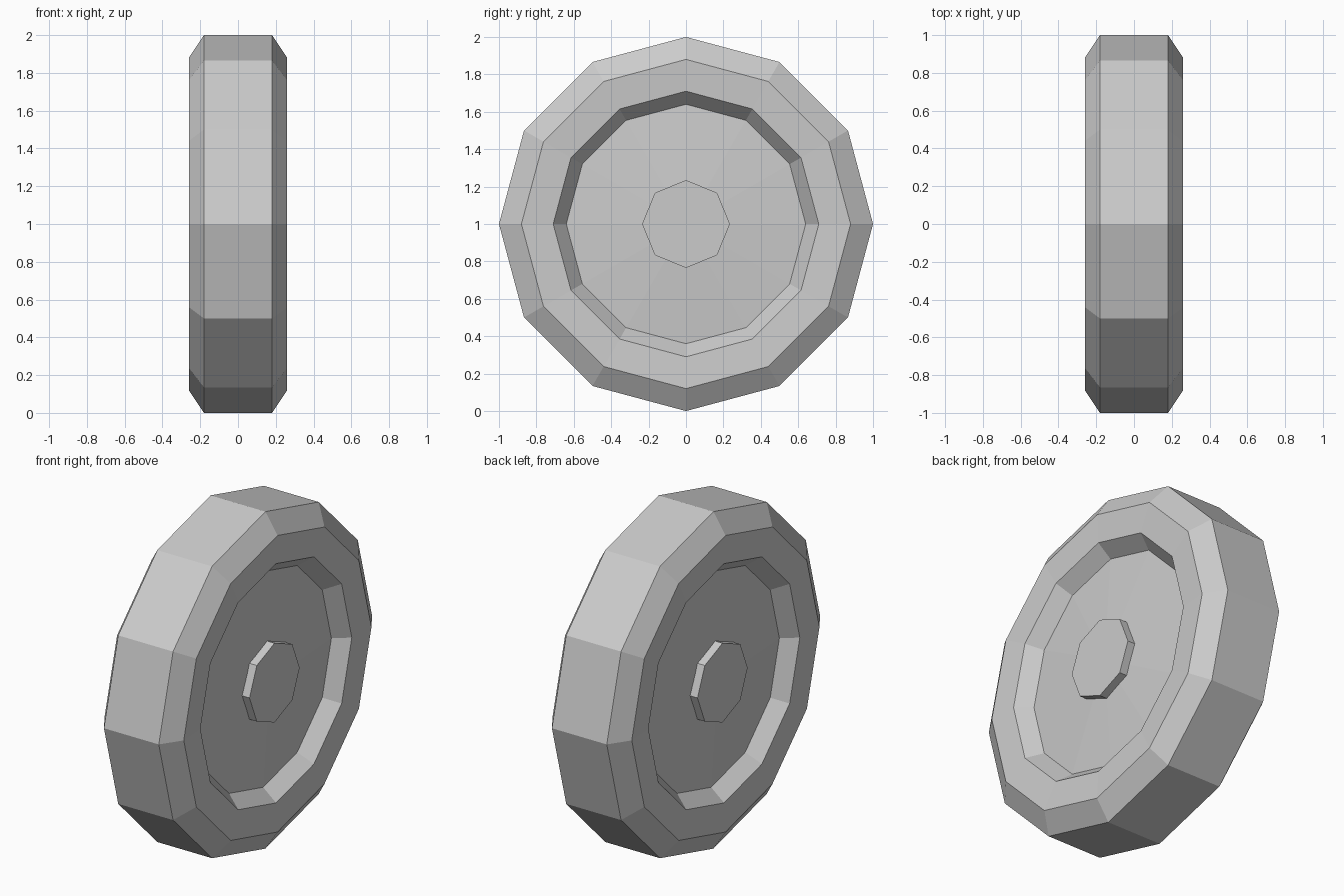
import bpy, bmesh
from math import sin, cos, pi

cube = bpy.data.objects.get("Cube")
if cube:
    bpy.data.objects.remove(cube, do_unlink=True)

AXLE_HEIGHT = 1.0

# One flat grey for the whole wheel
grey = bpy.data.materials.new("plain grey")
grey.use_nodes = True
grey.diffuse_color = (0.6, 0.6, 0.6, 1)
grey.node_tree.nodes["Principled BSDF"].inputs["Base Color"].default_value = grey.diffuse_color


def lathe(name, profile, sides):
    """Turn (x, radius) points round the axle; zero radius becomes a single tip."""
    bm = bmesh.new()
    rings = []
    for x, r in profile:
        count = sides if r > 0 else 1
        ring = []
        for i in range(count):
            a = 2 * pi * i / sides
            ring.append(bm.verts.new((x, r * sin(a), AXLE_HEIGHT + r * cos(a))))
        rings.append(ring)
    for a, b in zip(rings, rings[1:]):
        for i in range(sides):
            j = (i + 1) % sides
            corners = [a[i % len(a)], a[j % len(a)], b[j % len(b)], b[i % len(b)]]
            bm.faces.new(list(dict.fromkeys(corners)))
    bmesh.ops.recalc_face_normals(bm, faces=bm.faces)
    mesh = bpy.data.meshes.new(name)
    bm.to_mesh(mesh)
    bm.free()
    mesh.materials.append(grey)
    obj = bpy.data.objects.new(name, mesh)
    bpy.context.collection.objects.link(obj)
    return obj


def both_sides(half):
    """Mirror a half profile, running from the axle out, to the other side."""
    return half + [(-x, r) for x, r in reversed(half)]


# Wheel body: shallow cone disc, stepped rim, dished sidewall, bevel and tread
lathe("wheel", both_sides([
    (0.207, 0), (0.165, 0.64), (0.25, 0.71), (0.26, 0.88), (0.18, 1.0),
]), 12)

# Octagonal hub cap on each side
for side, label in ((1, "left"), (-1, "right")):
    lathe("hub_cap_" + label, [
        (side * 0.24, 0), (side * 0.24, 0.235), (side * 0.185, 0.235), (side * 0.185, 0),
    ], 8)
